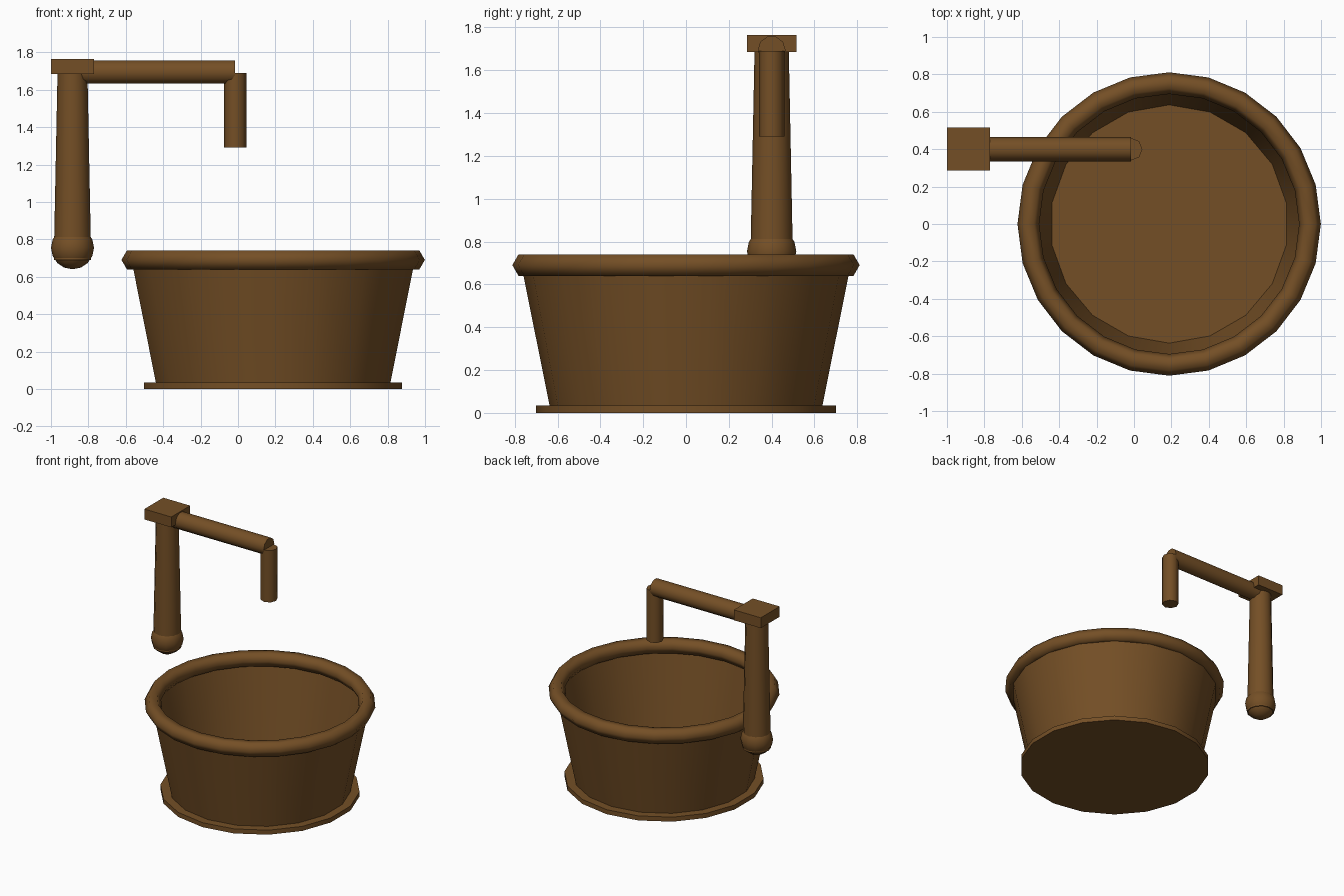
import bpy, math

if "Cube" in bpy.data.objects:
    bpy.data.objects.remove(bpy.data.objects["Cube"])

wood = bpy.data.materials.new("brown")
wood.diffuse_color = (0.175, 0.078, 0.019, 1)
wood.use_nodes = True
wood.node_tree.nodes["Principled BSDF"].inputs["Base Color"].default_value = wood.diffuse_color
TX = 0.188            # tub centre in x
PX, PY = -0.885, 0.4  # post position


def finish(name, angle=50):
    o = bpy.context.object
    o.name = name
    o.data.materials.append(wood)
    bpy.ops.object.shade_smooth_by_angle(angle=math.radians(angle))
    return o


def tube(name, sides, r1, r2, loc, length, rot=(0, 0, 0), fill='NGON'):
    bpy.ops.mesh.primitive_cone_add(vertices=sides, radius1=r1, radius2=r2, depth=length,
                                    location=loc, rotation=rot, end_fill_type=fill)
    return finish(name)


# Tub: base plate, open flared wall, rounded rim
tube("base_plate", 18, 0.70, 0.70, (TX, 0, 0.0175), 0.035)
tube("tub_wall", 18, 0.637, 0.769, (TX, 0, 0.3625), 0.655, fill='NOTHING')
bpy.ops.mesh.primitive_torus_add(location=(TX, 0, 0.69), major_segments=24, minor_segments=6,
                                 major_radius=0.753, minor_radius=0.058)
finish("tub_rim", 70)

# Pump: tapered post with a ball foot and a square cap
tube("post", 12, 0.10, 0.08, (PX, PY, 1.19), 1.0)
bpy.ops.mesh.primitive_uv_sphere_add(segments=12, ring_count=8, radius=0.115,
                                     location=(PX, PY, 0.755))
finish("ball_foot")
bpy.ops.mesh.primitive_cube_add(size=1, location=(PX, PY, 1.725))
cap = finish("post_cap")
cap.scale = (0.23, 0.23, 0.08)

# Horizontal arm and downward spout
tube("arm", 10, 0.065, 0.065, ((PX - 0.015) / 2, PY, 1.695), -0.015 - PX,
     rot=(0, math.pi / 2, 0))
tube("spout", 8, 0.06, 0.06, (-0.015, PY, 1.49), 0.4)
